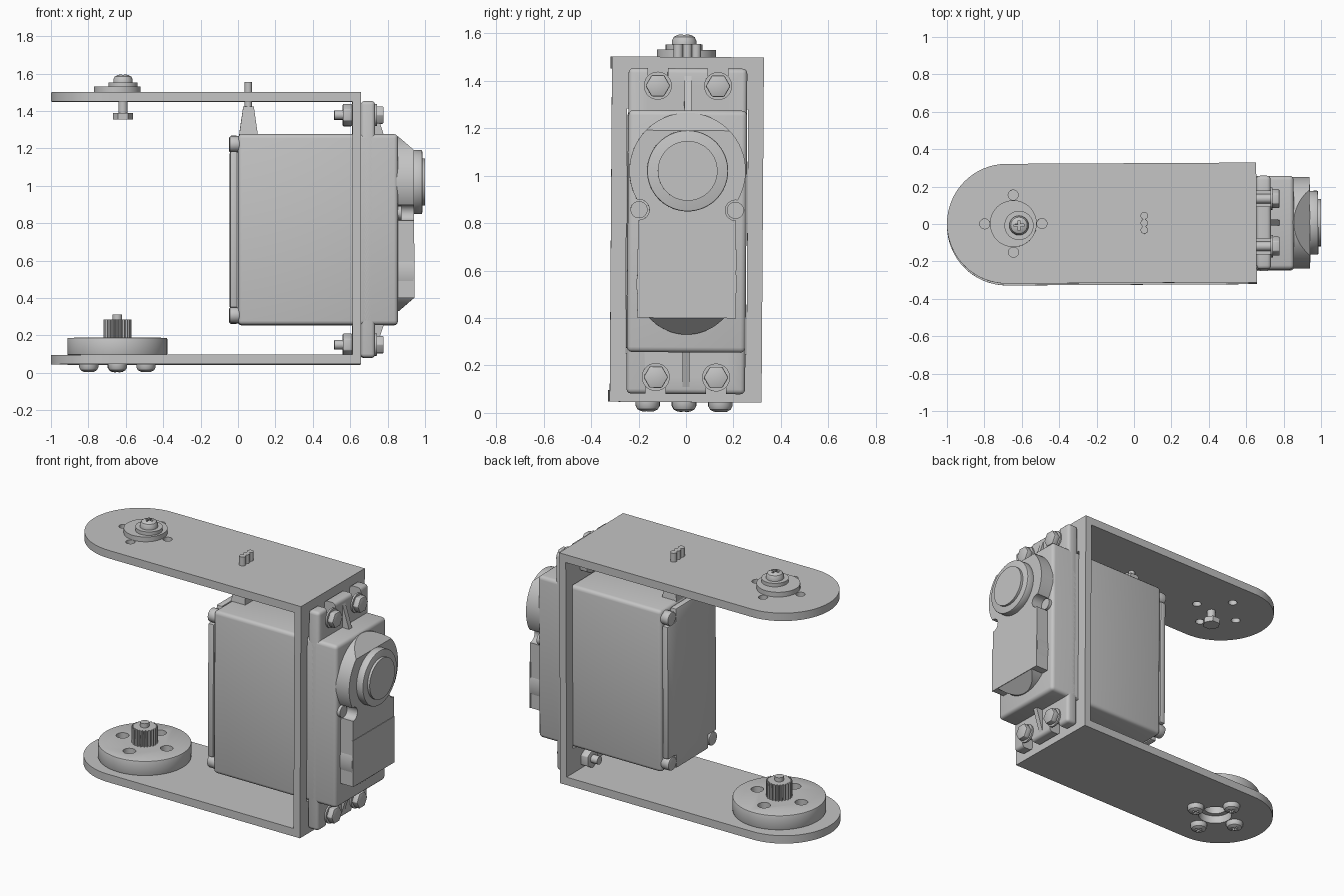
import bpy, bmesh
from math import sin, cos, pi, radians
from mathutils import Matrix, Vector

if "Cube" in bpy.data.objects:
    bpy.data.objects.remove(bpy.data.objects["Cube"])

grey = bpy.data.materials.new("plain grey")
grey.use_nodes = True
GREY = (0.55, 0.55, 0.55, 1)
grey.diffuse_color = GREY
grey.node_tree.nodes["Principled BSDF"].inputs["Base Color"].default_value = GREY
parts = []


def place(axis, u, v, w):
    return {"x": (w, u, v), "y": (u, w, v), "z": (u, v, w)}[axis]


def loft(name, axis, rings):
    """Skin a stack of (height, outline) rings along an axis."""
    bm = bmesh.new()
    loops = [[bm.verts.new(place(axis, u, v, h)) for u, v in pts] for h, pts in rings]
    bm.faces.new(loops[0])
    bm.faces.new(loops[-1])
    n = len(loops[0])
    for low, high in zip(loops, loops[1:]):
        for i in range(n):
            bm.faces.new((low[i], low[(i + 1) % n], high[(i + 1) % n], high[i]))
    bmesh.ops.recalc_face_normals(bm, faces=bm.faces)
    me = bpy.data.meshes.new(name)
    bm.to_mesh(me)
    bm.free()
    me.materials.append(grey)
    ob = bpy.data.objects.new(name, me)
    bpy.context.collection.objects.link(ob)
    parts.append(ob)
    return ob


def circle(c, r, n=32, turn=0.0):
    return [(c[0] + r * cos(2 * pi * i / n + turn), c[1] + r * sin(2 * pi * i / n + turn)) for i in range(n)]


def rect(u0, u1, v0, v1):
    return [(u0, v0), (u1, v0), (u1, v1), (u0, v1)]


def prism(name, axis, pts, a, b):
    return loft(name, axis, [(a, pts), (b, pts)])


def cyl(name, axis, c, r, a, b, n=32, turn=0.0):
    return prism(name, axis, circle(c, r, n, turn), a, b)


def box(name, x0, x1, y0, y1, z0, z1):
    return prism(name, "z", rect(x0, x1, y0, y1), z0, z1)


def apply_mod(ob, mod):
    bpy.context.view_layer.objects.active = ob
    bpy.ops.object.modifier_apply(modifier=mod.name)


def cut(ob, *cutters):
    for c in cutters:
        mod = ob.modifiers.new("cut", "BOOLEAN")
        mod.operation, mod.solver, mod.object = "DIFFERENCE", "EXACT", c
        apply_mod(ob, mod)
        parts.remove(c)
        bpy.data.objects.remove(c)
    return ob


def bevel(ob, width, segments=3):
    mod = ob.modifiers.new("round", "BEVEL")
    mod.width, mod.segments, mod.limit_method = width, segments, "ANGLE"
    apply_mod(ob, mod)
    return ob


def domed_head(name, c, r, base, tip):
    """Round screw head along z with a cross recess."""
    h = tip - base
    rings = [(base, 1), (base + h * .4, 1), (base + h * .75, .85), (base + h * .95, .55), (tip, .3)]
    ob = loft(name, "z", [(z, circle(c, r * k, 24)) for z, k in rings])
    deep, (x, y) = tip - h * .45, c
    lo, hi = min(deep, tip + h), max(deep, tip + h)
    a, b = r * .5, r * .12
    return cut(ob, box("slot", x - a, x + a, y - b, y + b, lo, hi),
               box("slot", x - b, x + b, y - a, y + a, lo, hi))


HORN = (-.645, 0)
AROUND = [(HORN[0] + .153 * cos(k * pi / 2), .153 * sin(k * pi / 2)) for k in range(4)]

# U-shaped bracket with rounded arms
arm = [(.655, -.32), (.655, .32)]
arm += [(-.68 + .32 * cos(pi / 2 + pi * i / 32), .32 * sin(pi / 2 + pi * i / 32)) for i in range(33)]
bracket = prism("bracket", "z", arm, .045, 1.5)
cut(bracket, box("inside", -2, .61, -1, 1, .095, 1.45),
    box("opening", .5, .8, -.255, .255, .25, 1.28),
    cyl("hub_hole", "z", HORN, .1, 0, .2))
for p in AROUND:
    cut(bracket, cyl("hole", "z", p, .027, 1.4, 1.6, 20))

# Pivot bolt through the upper arm
BOLT = (-.615, -.01)
cyl("pivot_flange", "z", HORN, .125, 1.47, 1.53, 48)
cyl("pivot_washer", "z", BOLT, .078, 1.52, 1.552)
domed_head("pivot_bolt_head", BOLT, .052, 1.55, 1.595)
cyl("pivot_bolt_shaft", "z", BOLT, .025, 1.36, 1.56, 20)
cyl("pivot_nut", "z", BOLT, .054, 1.355, 1.39, 6)

# Output horn, splined gear and screws on the lower arm
horn = bevel(cyl("horn", "z", HORN, .267, .095, .187, 64), .006, 2)
for i, p in enumerate(AROUND):
    cut(horn, cyl("hole", "z", p, .037, .14, .3, 24))
    domed_head("horn_screw_%d" % i, p, .051, .046, .004)
cut(horn, cyl("hub_recess", "z", HORN, .07, 0, .14))
TEETH = 24
spline = []
for i in range(TEETH * 4):
    r = .075 if i % 4 < 2 else .064
    t = 2 * pi * i / (TEETH * 4)
    spline.append((HORN[0] + r * cos(t), r * sin(t)))
prism("spline_gear", "z", spline, .18, .286)
cyl("gear_pin", "z", HORN, .026, .28, .312, 20)

# Motor case, back cover and corner screws
bevel(box("motor_case", 0, .855, -.25, .25, .255, 1.275), .022)
cover = box("back_cover", -.043, -.003, -.243, .243, .262, 1.268)
for s in (-1, 1):
    for z, d in ((.262, 1), (1.268, -1)):
        ys, zs = sorted((s * .16, s * .3)), sorted((z + d * .085, z - d * .05))
        cut(cover, box("corner", -.1, .1, *ys, *zs))
        bevel(cyl("case_screw", "x", (s * .203, z + d * .046), .042, -.046, .01, 24), .006, 2)
bevel(cover, .008, 2)

# Mounting flange with open slots
flange = bevel(box("mounting_flange", .655, .732, -.25, .25, .08, 1.452), .02)
for s in (-1, 1):
    for z0, z1 in ((0, .15), (1.378, 1.6)):
        y = s * .127
        cut(flange, box("slot", .6, .8, y - .042, y + .042, z0, z1))

# Flange bolts, washers and nuts
for s in (-1, 1):
    for z in (.15, 1.378):
        c = (s * .127, z)
        cyl("bolt_washer", "x", c, .059, .73, .742, 28)
        bevel(cyl("bolt_head", "x", c, .052, .74, .778, 6), .005, 2)
        cyl("bolt_shaft", "x", c, .025, .515, .75, 20)
        bevel(cyl("bolt_nut", "x", c, .06, .56, .61, 6, pi / 6), .005, 2)

# Triangular ribs between the flange and the case
for z0, z1 in ((1.27, 1.42), (.26, .11)):
    prism("flange_rib", "y", [(.72, z0), (.78, z0), (.732, z1), (.72, z1)], -.015, .015)

# Front cap: round gear housing above, square housing below
FACE = .94
HUB = (0, 1.02)
upper = cyl("gear_housing", "x", HUB, .245, .84, FACE, 64)
cut(upper, prism("slope", "y", [(FACE + .04, 1.155), (.81, 1.304), (FACE + .04, 1.4)], -.5, .5))
lower = box("front_housing", .84, FACE, -.205, .205, .4, .98)
toe = cyl("front_toe", "x", (0, .542), .212, .84, FACE, 64)
for ob in (lower, toe):
    cut(ob, prism("slope", "y", [(FACE + .04, .435), (.81, .286), (FACE + .04, .2)], -.5, .5))
for s in (-1, 1):
    c = (s * .203, .855)
    for ob in (lower, upper):
        cut(ob, cyl("screw_notch", "x", c, .043, .8, 1, 28))
    cyl("cap_screw", "x", c, .036, .84, .872, 24)
bevel(cyl("hub_ring", "x", HUB, .171, .93, .985, 64), .006, 2)
cyl("hub_button", "x", HUB, .126, .97, 1.0, 64)
box("label_plate", FACE - .004, FACE + .003, -.208, .208, .4, .69)

# Cable boot and three wires on top of the case
loft("cable_boot", "z", [(1.26, rect(.005, .107, -.085, .085)),
                         (1.3, rect(.01, .102, -.08, .08)),
                         (1.425, rect(.028, .084, -.065, .065))])
for y in (-.038, 0, .038):
    cyl("wire", "z", (.055, y), .02, 1.4, 1.555, 16)

# Settle the assembly with its slight lean, and smooth the round surfaces
pivot = Vector((0, 0, .77))
lean = (Matrix.Translation(pivot) @ Matrix.Rotation(radians(.3), 4, "Z")
        @ Matrix.Rotation(radians(-.4), 4, "X") @ Matrix.Translation(-pivot))
bpy.ops.object.select_all(action="DESELECT")
for ob in parts:
    ob.data.transform(lean)
    ob.select_set(True)
bpy.context.view_layer.objects.active = parts[0]
bpy.ops.object.shade_smooth_by_angle(angle=radians(32))
